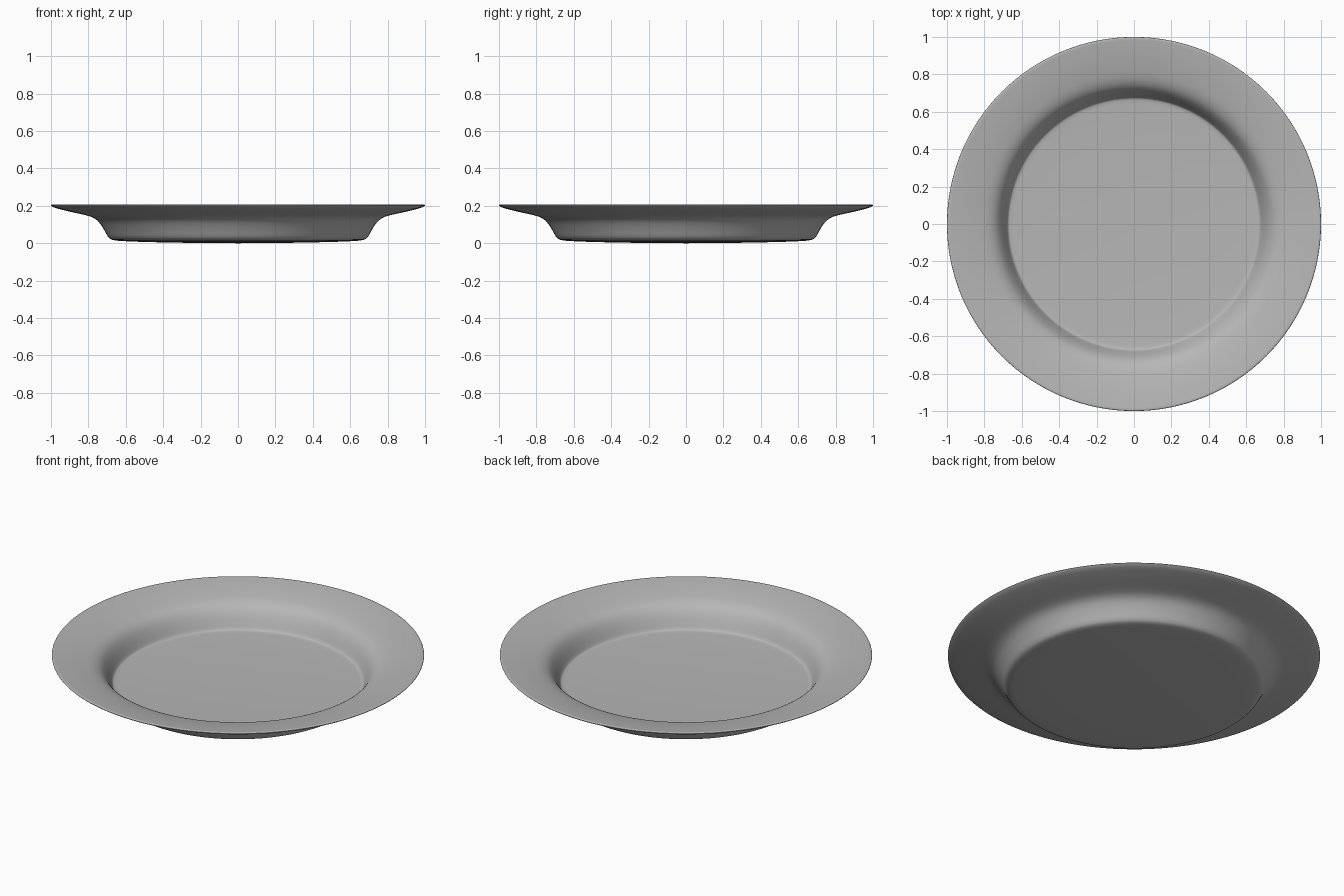
import bpy, bmesh, math
from mathutils import Vector

if "Cube" in bpy.data.objects:
    bpy.data.objects.remove(bpy.data.objects["Cube"])

SIDES = 128

# Cross-section (radius, height): underside outward, over the lip, back along the top
underside = [(0, 0), (0.25, 0.002), (0.5, 0.007), (0.62, 0.012), (0.67, 0.018), (0.693, 0.032),
             (0.715, 0.07), (0.742, 0.11), (0.77, 0.134), (0.81, 0.149),
             (0.90, 0.169), (0.97, 0.187), (0.994, 0.197)]
topside = [(1.0, 0.203), (0.992, 0.207), (0.97, 0.205), (0.90, 0.195), (0.82, 0.179), (0.77, 0.164),
           (0.735, 0.142), (0.71, 0.11), (0.69, 0.072), (0.677, 0.046),
           (0.664, 0.037), (0.62, 0.034), (0.5, 0.029), (0.25, 0.023), (0, 0.021)]


def smooth_path(points, steps=3):
    """Catmull-Rom curve through the points."""
    p = [Vector(q) for q in points]
    p = [p[0]] + p + [p[-1]]
    out = []
    for a, b, c, d in zip(p, p[1:], p[2:], p[3:]):
        for i in range(steps):
            t = i / steps
            out.append(0.5 * (2 * b + (c - a) * t + (2 * a - 5 * b + 4 * c - d) * t ** 2
                              + (3 * b - a - 3 * c + d) * t ** 3))
    return out + [p[-1]]


# Plate: spin the cross-section round the z axis
bm = bmesh.new()
verts = [bm.verts.new((r, 0, z)) for r, z in smooth_path(underside + topside)]
edges = [bm.edges.new(pair) for pair in zip(verts, verts[1:])]
bmesh.ops.spin(bm, geom=verts + edges, cent=(0, 0, 0), axis=(0, 0, 1),
               angle=math.tau, steps=SIDES, use_duplicate=False)
bmesh.ops.remove_doubles(bm, verts=bm.verts, dist=1e-4)
bmesh.ops.recalc_face_normals(bm, faces=bm.faces)
for f in bm.faces:
    f.smooth = True

mesh = bpy.data.meshes.new("plate")
bm.to_mesh(mesh)
bm.free()
plate = bpy.data.objects.new("plate", mesh)
bpy.context.collection.objects.link(plate)

# Darker grey glaze
glaze = bpy.data.materials.new("grey_glaze")
glaze.diffuse_color = (0.47, 0.47, 0.47, 1)
glaze.use_nodes = True
glaze.node_tree.nodes["Principled BSDF"].inputs["Base Color"].default_value = glaze.diffuse_color
mesh.materials.append(glaze)
